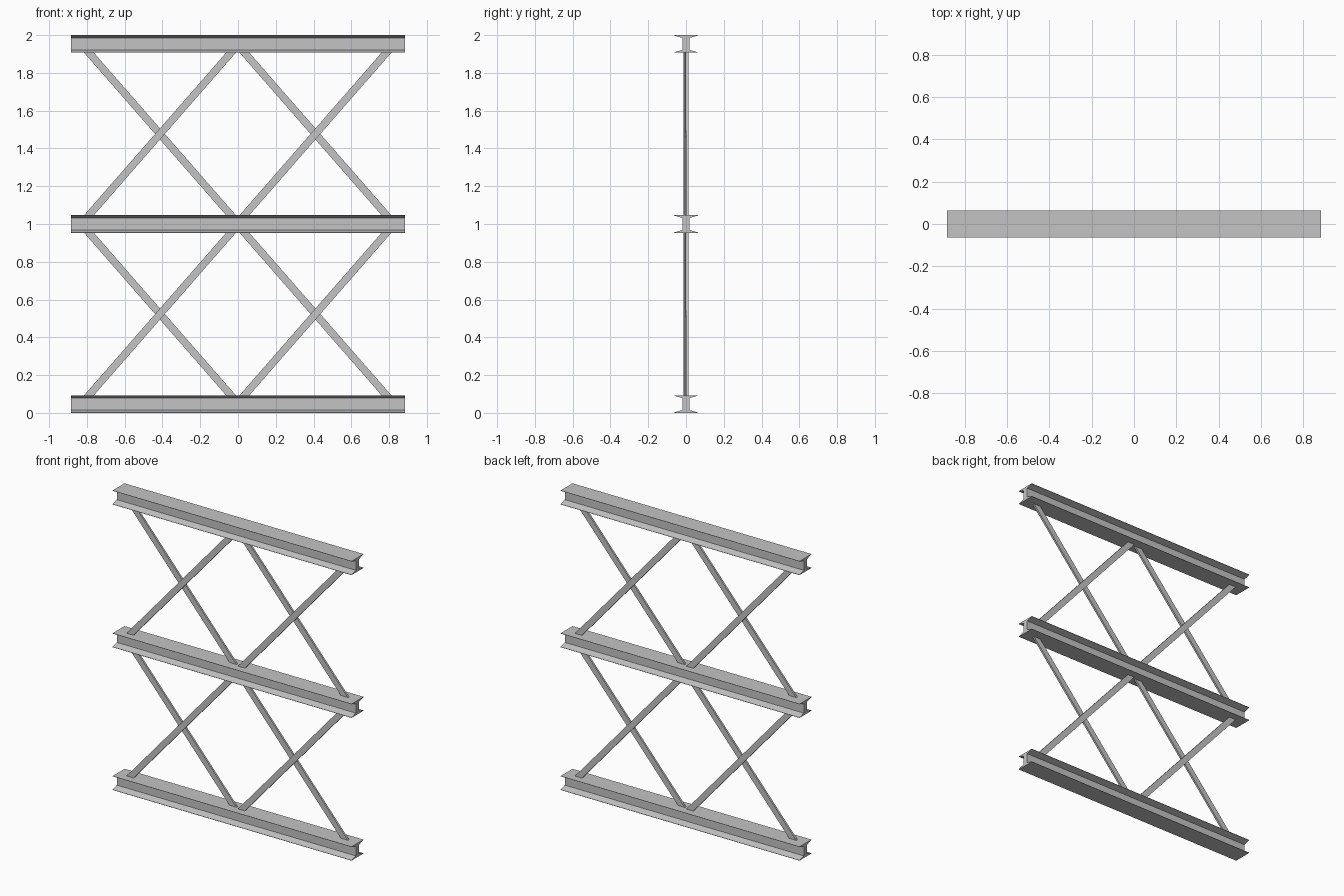
import bpy
import bmesh

if "Cube" in bpy.data.objects:
    bpy.data.objects.remove(bpy.data.objects["Cube"])

LENGTH = 1.766      # beam length
BEAM_H = 0.093      # beam height
STEP = (2.0 - BEAM_H) / 2

steel = bpy.data.materials.new("steel_grey")
steel.diffuse_color = (0.55, 0.55, 0.55, 1)
steel.use_nodes = True
steel.node_tree.nodes["Principled BSDF"].inputs["Base Color"].default_value = steel.diffuse_color


def prism(name, points, offset):
    """Extrude a closed outline along the offset vector."""
    bm = bmesh.new()
    face = bm.faces.new([bm.verts.new(p) for p in points])
    ext = bmesh.ops.extrude_face_region(bm, geom=[face])
    verts = [v for v in ext["geom"] if isinstance(v, bmesh.types.BMVert)]
    bmesh.ops.translate(bm, verts=verts, vec=offset)
    bmesh.ops.recalc_face_normals(bm, faces=bm.faces)
    mesh = bpy.data.meshes.new(name)
    bm.to_mesh(mesh)
    bm.free()
    mesh.materials.append(steel)
    obj = bpy.data.objects.new(name, mesh)
    bpy.context.collection.objects.link(obj)
    return obj


# I-beams with tapered flanges
HALF_W, WEB, TIP, ROOT = 0.063, 0.018, 0.002, 0.015
half = [(HALF_W, 0), (HALF_W, TIP), (WEB, ROOT),
        (WEB, BEAM_H - ROOT), (HALF_W, BEAM_H - TIP), (HALF_W, BEAM_H)]
outline = half + [(-y, z) for y, z in reversed(half)]
for i, label in enumerate(("bottom", "middle", "top")):
    z0 = i * STEP
    prism(label + "_beam", [(-LENGTH / 2, y, z0 + z) for y, z in outline],
          (LENGTH, 0, 0))

# Crossed flat braces: rising bars in front, falling bars behind
RUN, HALF_BAR, DEPTH = 0.376, 0.026, 0.013
for level, label in enumerate(("lower", "upper")):
    z0 = level * STEP + BEAM_H
    z1 = (level + 1) * STEP
    for side, cx in (("left", -0.413), ("right", 0.410)):
        for kind, s, y in (("rising", 1, -DEPTH), ("falling", -1, 0.0)):
            a, b = cx - s * RUN, cx + s * RUN
            prism(f"{label}_{side}_{kind}_brace",
                  [(a - HALF_BAR, y, z0), (a + HALF_BAR, y, z0),
                   (b + HALF_BAR, y, z1), (b - HALF_BAR, y, z1)],
                  (0, DEPTH, 0))
